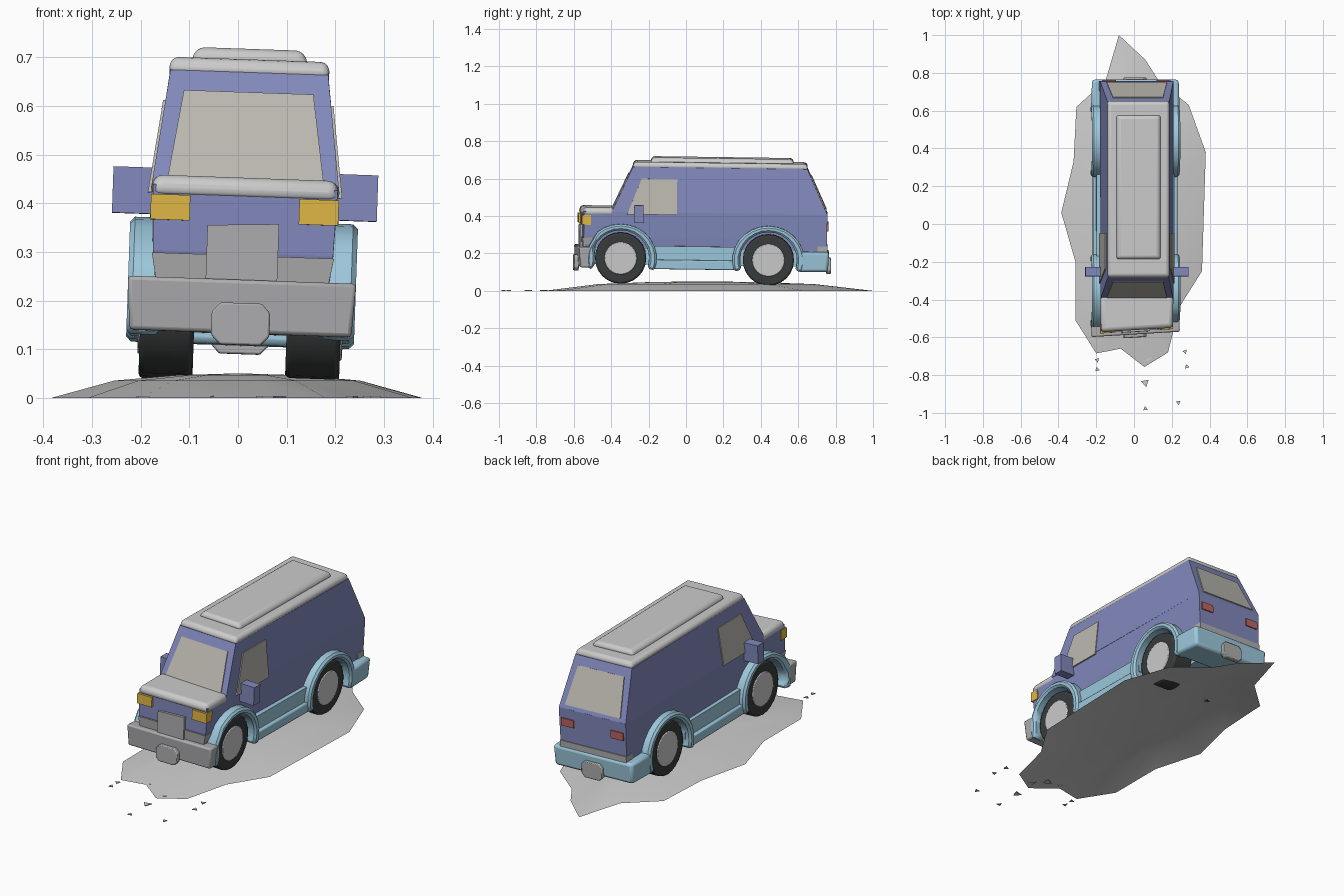
import bpy, bmesh, math
from mathutils import Matrix, Vector

if "Cube" in bpy.data.objects:
    bpy.data.objects.remove(bpy.data.objects["Cube"])

# The van leans to its right and back a little
TILT = Matrix.Rotation(math.radians(2), 4, 'Y') @ Matrix.Rotation(math.radians(-0.8), 4, 'X')


def mat(name, r, g, b):
    m = bpy.data.materials.new(name)
    m.diffuse_color = (r, g, b, 1)
    m.use_nodes = True
    m.node_tree.nodes["Principled BSDF"].inputs["Base Color"].default_value = m.diffuse_color
    return m


BLUE = mat("body_blue", .22, .25, .5)
SKY = mat("skirt_blue", .34, .58, .72)
RUBBER = mat("rubber", .04, .045, .045)
GLASS = mat("glass", .5, .48, .43)
AMBER = mat("amber", .75, .48, .06)
RED = mat("red", .5, .13, .11)
STEEL = mat("dull_grey", .42, .42, .43)


def mesh(name, verts, faces, material=None, bevel=0, van=True, segs=2):
    # the front end is knocked slightly askew
    vs = [Vector(v) for v in verts]
    if van:
        for v in vs:
            if v.y < -.5:
                v.y += .06 * v.x
    me = bpy.data.meshes.new(name)
    me.from_pydata(vs, [], faces)
    bm = bmesh.new()
    bm.from_mesh(me)
    bmesh.ops.recalc_face_normals(bm, faces=bm.faces)
    bm.to_mesh(me)
    bm.free()
    ob = bpy.data.objects.new(name, me)
    bpy.context.collection.objects.link(ob)
    if van:
        ob.matrix_world = TILT
    if material:
        me.materials.append(material)
    if bevel:
        m = ob.modifiers.new("bevel", 'BEVEL')
        m.width, m.segments, m.limit_method = bevel, segs, 'ANGLE'
        smooth(ob)
    return ob


def smooth(ob):
    bpy.ops.object.select_all(action='DESELECT')
    ob.select_set(True)
    bpy.context.view_layer.objects.active = ob
    bpy.ops.object.shade_smooth_by_angle(angle=math.radians(40))


def extrude(name, pts, vec, material=None, **kw):
    n = len(pts)
    pts = [Vector(p) for p in pts]
    verts = pts + [p + Vector(vec) for p in pts]
    faces = [list(range(n)), list(range(n, 2 * n))]
    faces += [[i, (i + 1) % n, n + (i + 1) % n, n + i] for i in range(n)]
    return mesh(name, verts, faces, material, **kw)


def loft(name, rings, material=None, **kw):
    # rings: (z, y front, y back, half width front, half width back)
    verts, faces = [], []
    for z, y0, y1, w0, w1 in rings:
        verts += [(-w0, y0, z), (w0, y0, z), (w1, y1, z), (-w1, y1, z)]
    for k in range(len(rings) - 1):
        a = 4 * k
        faces += [[a + i, a + (i + 1) % 4, a + 4 + (i + 1) % 4, a + 4 + i] for i in range(4)]
    faces += [[0, 1, 2, 3], list(range(len(verts) - 4, len(verts)))]
    return mesh(name, verts, faces, material, **kw)


def box(name, x, y, z, material=None, **kw):
    pts = [(x[0], y[0], z[0]), (x[1], y[0], z[0]), (x[1], y[1], z[0]), (x[0], y[1], z[0])]
    return extrude(name, pts, (0, 0, z[1] - z[0]), material, **kw)


def circle(x, y, z, r, n):
    return [(x, y + r * math.cos(2 * math.pi * i / n), z + r * math.sin(2 * math.pi * i / n)) for i in range(n)]


AXLES = {"front": -.352, "rear": .438}
WZ = .177
SIDES = {"left": -1, "right": 1}

# Body shell, cabin and floor
body = loft("body_lower", [(.225, -.55, .75, .178, .19), (.29, -.562, .75, .185, .192),
                           (.425, -.562, .75, .19, .194)], BLUE)
loft("cabin", [(.424, -.403, .75, .193, .194), (.665, -.293, .64, .162, .164)], BLUE)
floor = box("floor", (-.185, .185), (-.53, .72), (.14, .24), SKY)

# Wheel wells are cut out of the shell and floor
cutters = [extrude("well_cutter", circle(s * .08, y, WZ, .152, 28), (s * .2, 0, 0))
           for y in AXLES.values() for s in SIDES.values()]
for ob in (body, floor):
    bpy.context.view_layer.objects.active = ob
    for c in cutters:
        m = ob.modifiers.new("well", 'BOOLEAN')
        m.operation, m.solver, m.object = 'DIFFERENCE', 'EXACT', c
        bpy.ops.object.modifier_apply(modifier=m.name)
for c in cutters:
    bpy.data.objects.remove(c)

# Roof cap, raised roof panel and hood
loft("roof", [(.66, -.297, .645, .167, .167), (.692, -.285, .635, .16, .16)], bevel=.014, segs=3)
loft("roof_panel", [(.685, -.2, .57, .122, .122), (.715, -.19, .56, .108, .108)], bevel=.014, segs=3)
loft("hood", [(.403, -.57, -.39, .193, .195), (.445, -.562, -.385, .187, .192)], bevel=.018, segs=3)


# Windows lie on the sloping cabin planes
def slope(z):
    return (z - .425) / .24


def pane(name, pts, push):
    h = Vector(push)
    extrude(name, [Vector(p) - h for p in pts], h * 2, GLASS)


for name, y0, dy, sgn in (("windshield", -.403, .11, -1), ("rear_window", .75, -.11, 1)):
    lo, hi = y0 + dy * slope(.442), y0 + dy * slope(.622)
    pane(name, [(-.16, lo, .442), (.16, lo, .442), (.133, hi, .622), (-.133, hi, .622)], (0, sgn * .004, .002))
for side, s in SIDES.items():
    lo, hi = s * (.194 - .031 * slope(.412)), s * (.194 - .031 * slope(.603))
    pane(side + "_window", [(lo, -.32, .412), (lo, -.055, .412), (hi, -.055, .603), (hi, -.245, .603)],
         (s * .004, 0, 0))

# Nose details
extrude("grille", [(-.075, -.575, .225), (.072, -.575, .225), (.072, -.575, .352), (-.075, -.575, .345)],
        (0, .03, 0), STEEL)
loft("front_valance", [(.2, -.56, -.515, .172, .172), (.285, -.568, -.515, .187, .187)], STEEL)
box("rear_valance", (-.192, .192), (.7, .754), (.21, .255), STEEL)

# Bumpers with eight-sided plates
loft("front_bumper", [(.125, -.58, -.515, .228, .228), (.235, -.588, -.52, .235, .233)], STEEL, bevel=.008)
loft("rear_bumper", [(.118, .6, .757, .232, .225), (.225, .61, .762, .235, .23)], SKY, bevel=.014)
for name, y in (("front_plate", -.603), ("rear_plate", .748)):
    oct_pts = [(sx * a, y, .144 + sz * b) for sx, sz, a, b in
               ((1, 1, .042, .043), (1, 1, .06, .024), (1, -1, .06, .024), (1, -1, .042, .043),
                (-1, -1, .042, .043), (-1, -1, .06, .024), (-1, 1, .06, .024), (-1, 1, .042, .043))]
    extrude(name, oct_pts, (0, .025, 0), STEEL, bevel=.004)

for side, s in SIDES.items():
    # Lamps and mirrors
    box(side + "_headlight", (s * .112, s * .193), (-.573, -.525), (.353, .405), AMBER)
    box(side + "_tail_light", (s * .108, s * .18), (.72, .756), (.335, .375), RED)
    box(side + "_mirror", (s * .185, s * .272), (-.283, -.233), (.368, .463), BLUE)
    # Stepped sills
    box(side + "_sill_upper", (s * .16, s * .206), (-.2, .29), (.165, .245), SKY)
    box(side + "_sill_lower", (s * .16, s * .224), (-.19, .28), (.122, .172), SKY, bevel=.006)
    for end, y in AXLES.items():
        # Arch flare
        angles = [math.radians(-20 + 220 * i / 16) for i in range(17)]
        ring = [(s * .165, y + .193 * math.cos(a), WZ + .183 * math.sin(a)) for a in angles]
        ring += [(s * .165, y + .153 * math.cos(a), WZ + .15 * math.sin(a)) for a in reversed(angles)]
        extrude(f"{side}_{end}_arch", ring, (s * .069, 0, 0), SKY, bevel=.01, segs=1)
        # Tyre and hub disc
        extrude(f"{side}_{end}_tyre", circle(s * .095, y, WZ, .137, 24), (s * .111, 0, 0), RUBBER, bevel=.01)
        extrude(f"{side}_{end}_hub", circle(s * .19, y, WZ, .087, 24), (s * .02, 0, 0), bevel=.004)

# Dirt patch: an open shell rising to the middle
rim = [(-.08, 1), (.06, .87), (.13, .76), (.29, .63), (.38, .38), (.36, -.25), (.24, -.44), (.18, -.68),
       (.055, -.757), (-.07, -.66), (-.2, -.685), (-.31, -.51), (-.31, -.2), (-.385, .06), (-.32, .33),
       (-.305, .62), (-.15, .76)]
n = len(rim)
verts, faces = [], []
for k, z in ((1, 0), (.66, .036), (.33, .047)):
    verts += [(x * k, .08 + (y - .08) * k, z) for x, y in rim]
verts.append((0, .08, .051))
for r in (0, n):
    faces += [[r + i, r + n + i, r + n + (i + 1) % n, r + (i + 1) % n] for i in range(n)]
faces += [[2 * n + i, 3 * n, 2 * n + (i + 1) % n] for i in range(n)]
patch = mesh("dirt_patch", verts, faces, van=False)
smooth(patch)

# Loose flat chips ahead of the van
chips = [(-.05, -.64), (.02, -.65), (.075, -.71), (.27, -.675), (.28, -.755), (-.195, -.72),
         (-.195, -.77), (.06, -.84), (.06, -.978), (.235, -.945)]
for i, (x, y) in enumerate(chips):
    r = .014 + .01 * (i in (1, 2, 7))
    tri = [(x + r * math.cos(a + i), y + r * math.sin(a + i), 0) for a in (0, 2.1, 4.2)]
    extrude(f"chip_{i + 1}", tri, (0, 0, .004), van=False)
